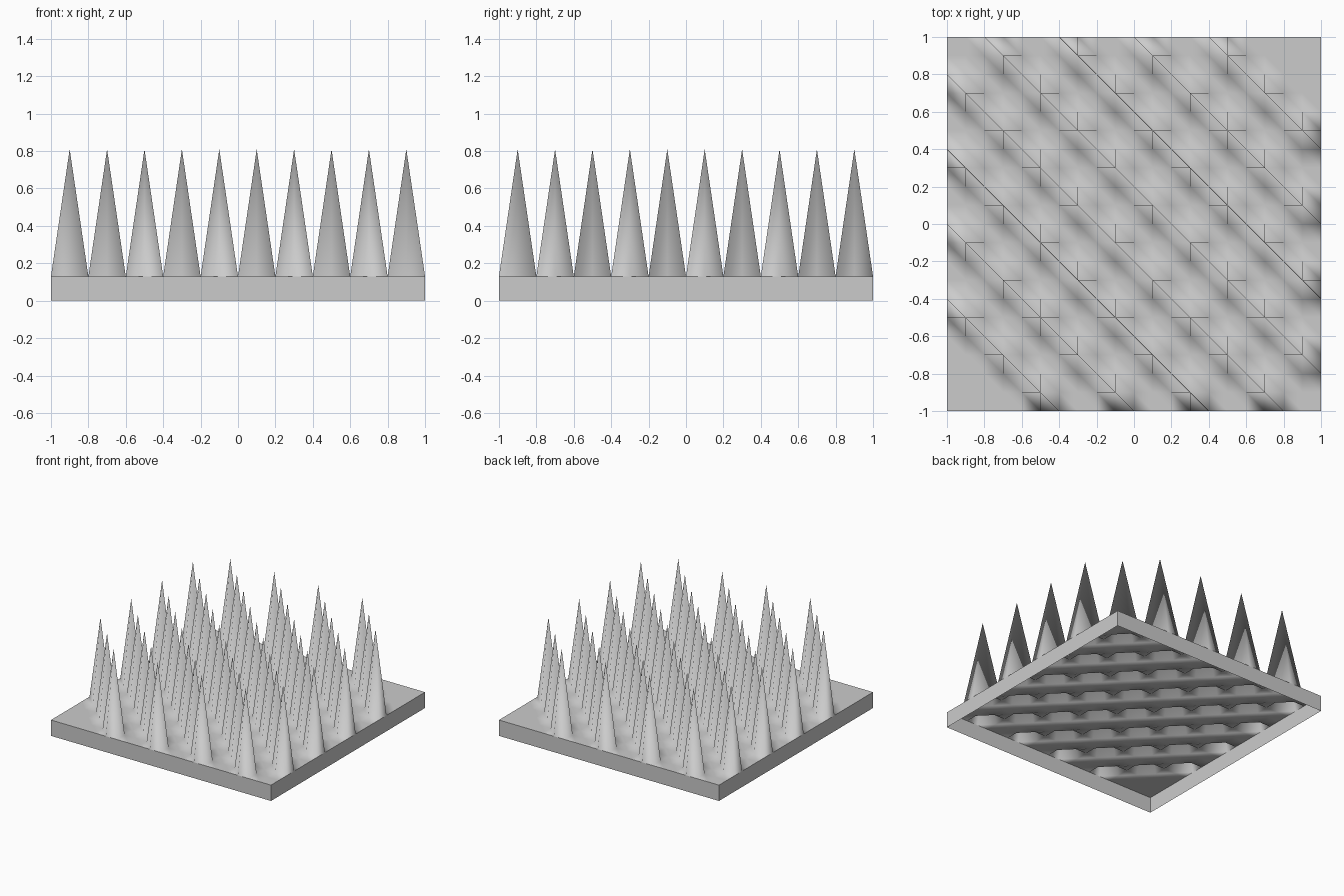
import bpy, bmesh

if "Cube" in bpy.data.objects:
    bpy.data.objects.remove(bpy.data.objects["Cube"])

N = 20            # cells per side
STEP = 2 / N
BASE, TIP = 0.13, 0.81

bm = bmesh.new()


def height(i, j):
    # spikes sit on alternate diagonals; two opposite corners stay flat
    s = i + j - N
    spike = i % 2 and j % 2 and s % 4 == 2 and abs(s) <= 14
    return TIP if spike else BASE


# spiked top sheet, every cell split along the same diagonal
grid = [[bm.verts.new((-1 + i * STEP, -1 + j * STEP, height(i, j)))
         for j in range(N + 1)] for i in range(N + 1)]
for i in range(N):
    for j in range(N):
        a, b = grid[i][j], grid[i + 1][j]
        c, d = grid[i + 1][j + 1], grid[i][j + 1]
        for tri in ((a, b, d), (b, c, d)):
            bm.faces.new(tri).smooth = True

# open-bottomed skirt walls, with a crisp rim
rim = [e for e in bm.edges if e.is_boundary]
for e in rim:
    e.smooth = False
ext = bmesh.ops.extrude_edge_only(bm, edges=rim)["geom"]
for g in ext:
    if isinstance(g, bmesh.types.BMVert):
        g.co.z = 0
    elif isinstance(g, bmesh.types.BMFace):
        g.smooth = False
bmesh.ops.recalc_face_normals(bm, faces=bm.faces)
bm.faces.ensure_lookup_table()
if bm.faces[0].normal.z < 0:
    bmesh.ops.reverse_faces(bm, faces=bm.faces)

mesh = bpy.data.meshes.new("spiked_panel")
bm.to_mesh(mesh)
bm.free()
panel = bpy.data.objects.new("spiked_panel", mesh)
bpy.context.collection.objects.link(panel)
